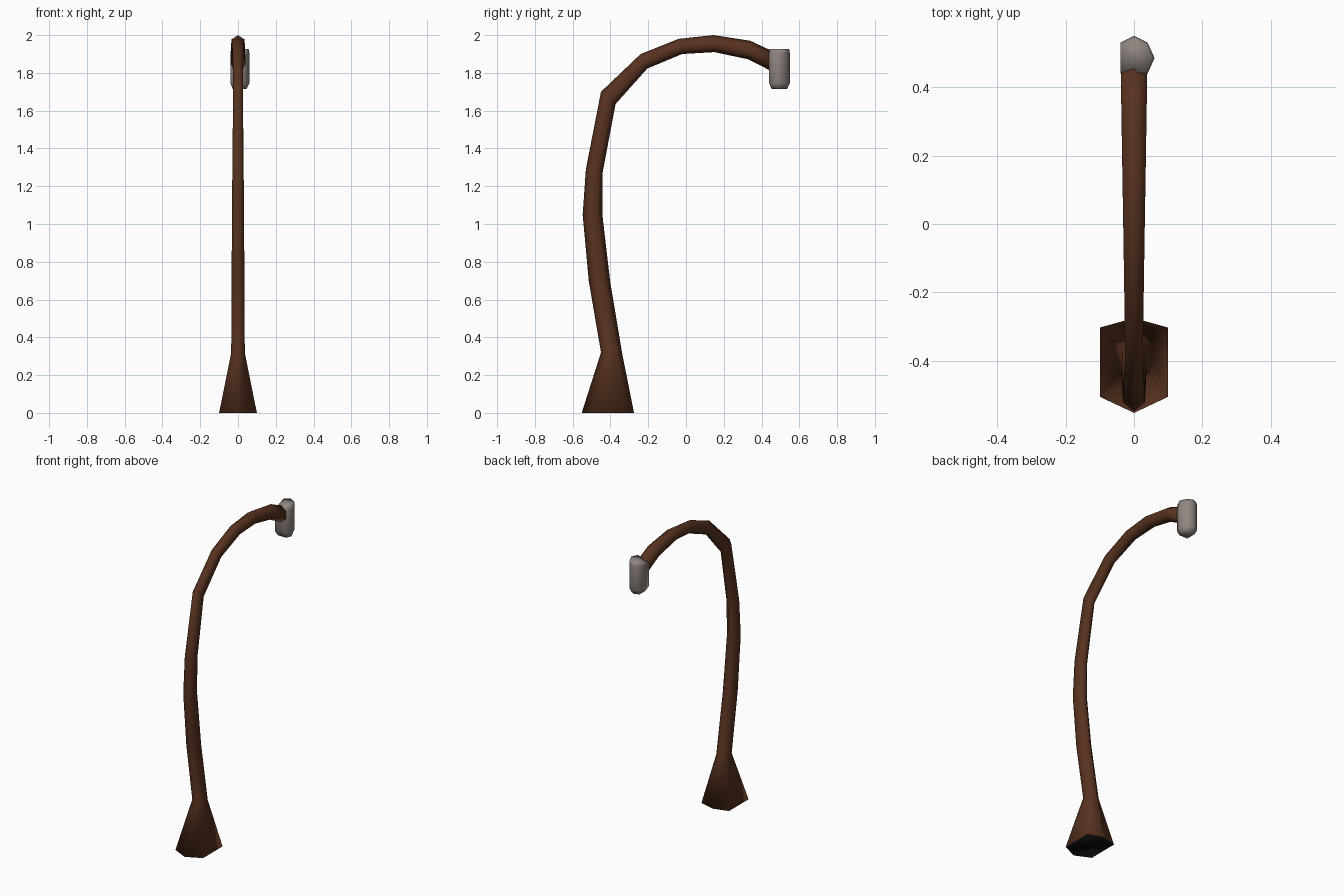
import bpy, bmesh

if "Cube" in bpy.data.objects:
    bpy.data.objects.remove(bpy.data.objects["Cube"])

def material(name, rgb):
    m = bpy.data.materials.new(name)
    m.diffuse_color = (*rgb, 1)
    m.use_nodes = True
    m.node_tree.nodes["Principled BSDF"].inputs["Base Color"].default_value = m.diffuse_color
    return m

brown = material("rusty brown", (0.098, 0.032, 0.014))
grey = material("warm grey", (0.28, 0.24, 0.22))
black = material("black", (0.003, 0.003, 0.003))

def loft(name, rings, mats, cap_start=True, cap_end=True):
    """Skin a list of equal-length point rings; the start cap takes the last material."""
    bm = bmesh.new()
    vs = [[bm.verts.new(p) for p in r] for r in rings]
    n = len(rings[0])
    for a, b in zip(vs, vs[1:]):
        for i in range(n):
            j = (i + 1) % n
            bm.faces.new((a[i], a[j], b[j], b[i]))
    if cap_start:
        bm.faces.new(vs[0][::-1]).material_index = len(mats) - 1
    if cap_end:
        bm.faces.new(vs[-1])
    bmesh.ops.recalc_face_normals(bm, faces=bm.faces[:])
    me = bpy.data.meshes.new(name)
    bm.to_mesh(me)
    bm.free()
    for m in mats:
        me.materials.append(m)
    for p in me.polygons:
        p.use_smooth = True
    ob = bpy.data.objects.new(name, me)
    bpy.context.collection.objects.link(ob)
    return ob

def hexagon(oy, oz, iy, iz, w, f0=0.25, f1=0.75):
    """Six-sided ring between an outer and an inner point of the bend."""
    def at(f, x):
        return (x, oy + (iy - oy) * f, oz + (iz - oz) * f)
    return [at(0, 0), at(f0, w), at(f1, w), at(1, 0), at(f1, -w), at(f0, -w)]

# curved post: outer (y, z), inner (y, z), half width
post = [
    (-0.45, 0.32, -0.337, 0.31, 0.036),
    (-0.515, 0.70, -0.402, 0.70, 0.034),
    (-0.547, 1.05, -0.443, 1.05, 0.032),
    (-0.53, 1.29, -0.441, 1.275, 0.030),
    (-0.45, 1.70, -0.373, 1.635, 0.026),
    (-0.24, 1.90, -0.205, 1.823, 0.028),
    (-0.04, 1.98, -0.02, 1.90, 0.031),
    (0.145, 2.00, 0.15, 1.91, 0.034),
    (0.34, 1.97, 0.33, 1.872, 0.037),
    (0.49, 1.90, 0.46, 1.805, 0.039),
]
# flared foot, closed underneath by a black face
base = hexagon(-0.552, 0, -0.275, 0, 0.10, 0.17, 0.90)
loft("post", [base] + [hexagon(*p) for p in post], [brown, black])

# lamp head: slightly lopsided upright prism with chamfered ends
outline = [(-0.04, 0.44), (0.04, 0.44), (0.06, 0.485), (0.04, 0.53), (0, 0.55), (-0.04, 0.53)]
cx, cy = 0.005, 0.492
head = [[(cx + (x - cx) * s, cy + (y - cy) * s, z) for x, y in outline]
        for z, s in ((1.715, 0.74), (1.745, 1.0), (1.905, 1.0), (1.927, 0.93))]
for ring, drop in ((2, 0.02), (3, 0.03)):   # one top corner sits lower
    x, y, z = head[ring][0]
    head[ring][0] = (x, y, z - drop)
loft("lamp_head", head, [grey])
